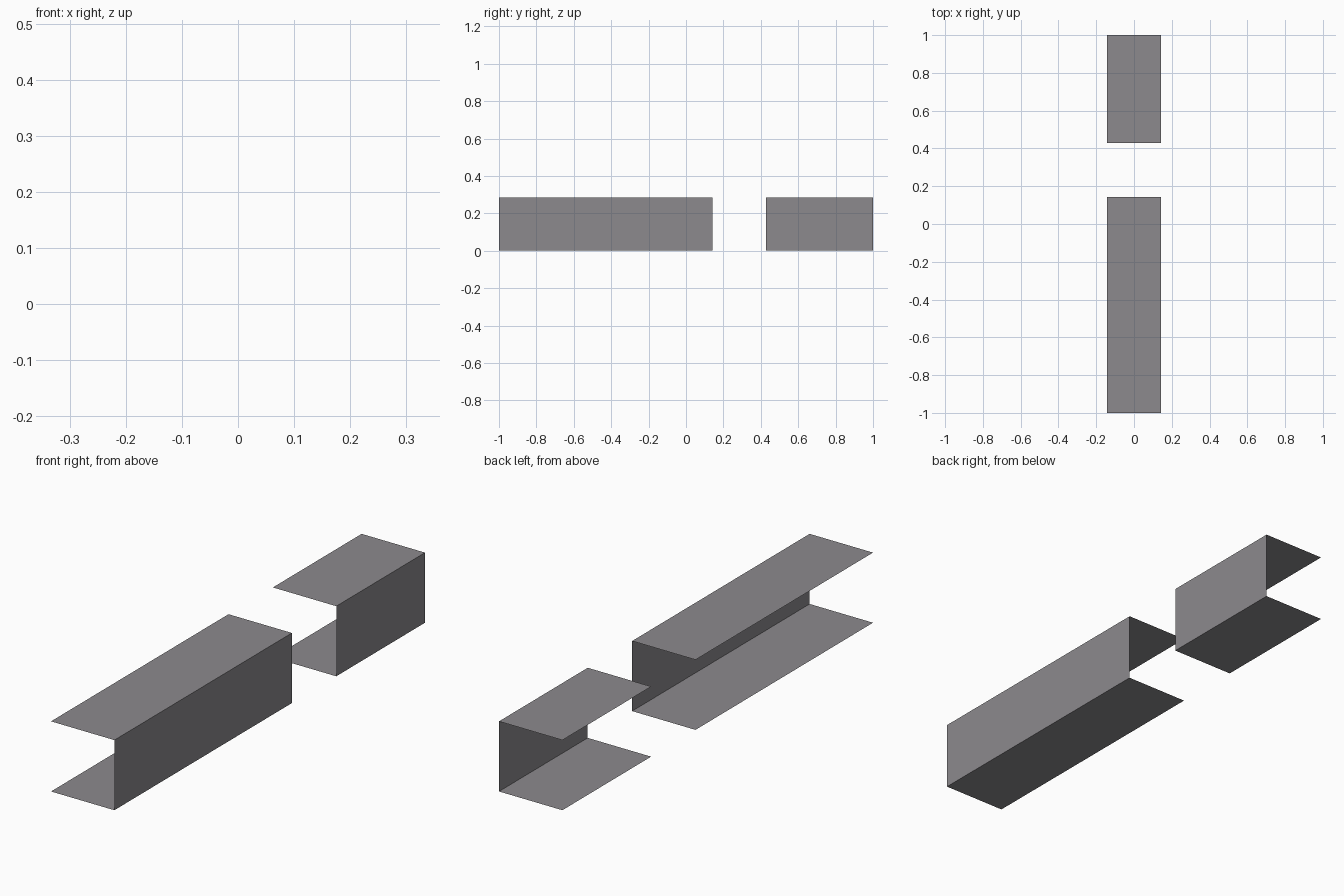
import bpy, bmesh

if "Cube" in bpy.data.objects:
    bpy.data.objects.remove(bpy.data.objects["Cube"])

U = 2 / 7          # module size: section is one module square
H = U / 2

grey = bpy.data.materials.new("warm_grey")
grey.diffuse_color = (0.262, 0.253, 0.268, 1)
grey.use_nodes = True
grey.node_tree.nodes["Principled BSDF"].inputs["Base Color"].default_value = grey.diffuse_color


def channel(name, y0, y1):
    """Thin sheet channel: floor, right wall and roof, open to the left and at both ends."""
    profile = [(-H, 0), (H, 0), (H, U), (-H, U)]
    bm = bmesh.new()
    front = [bm.verts.new((x, y0, z)) for x, z in profile]
    back = [bm.verts.new((x, y1, z)) for x, z in profile]
    for i in range(3):
        bm.faces.new((front[i], front[i + 1], back[i + 1], back[i]))
    # outward normals: floor down, wall right, roof up
    bm.normal_update()
    for f in bm.faces:
        c = f.calc_center_median()
        c.y, c.z = 0, c.z - H
        if f.normal.dot(c) < 0:
            f.normal_flip()
    mesh = bpy.data.meshes.new(name)
    bm.to_mesh(mesh)
    bm.free()
    mesh.materials.append(grey)
    obj = bpy.data.objects.new(name, mesh)
    bpy.context.collection.objects.link(obj)


# Long front channel and short back channel, one module apart
channel("long_channel", -1, -1 + 4 * U)
channel("short_channel", 1 - 2 * U, 1)
